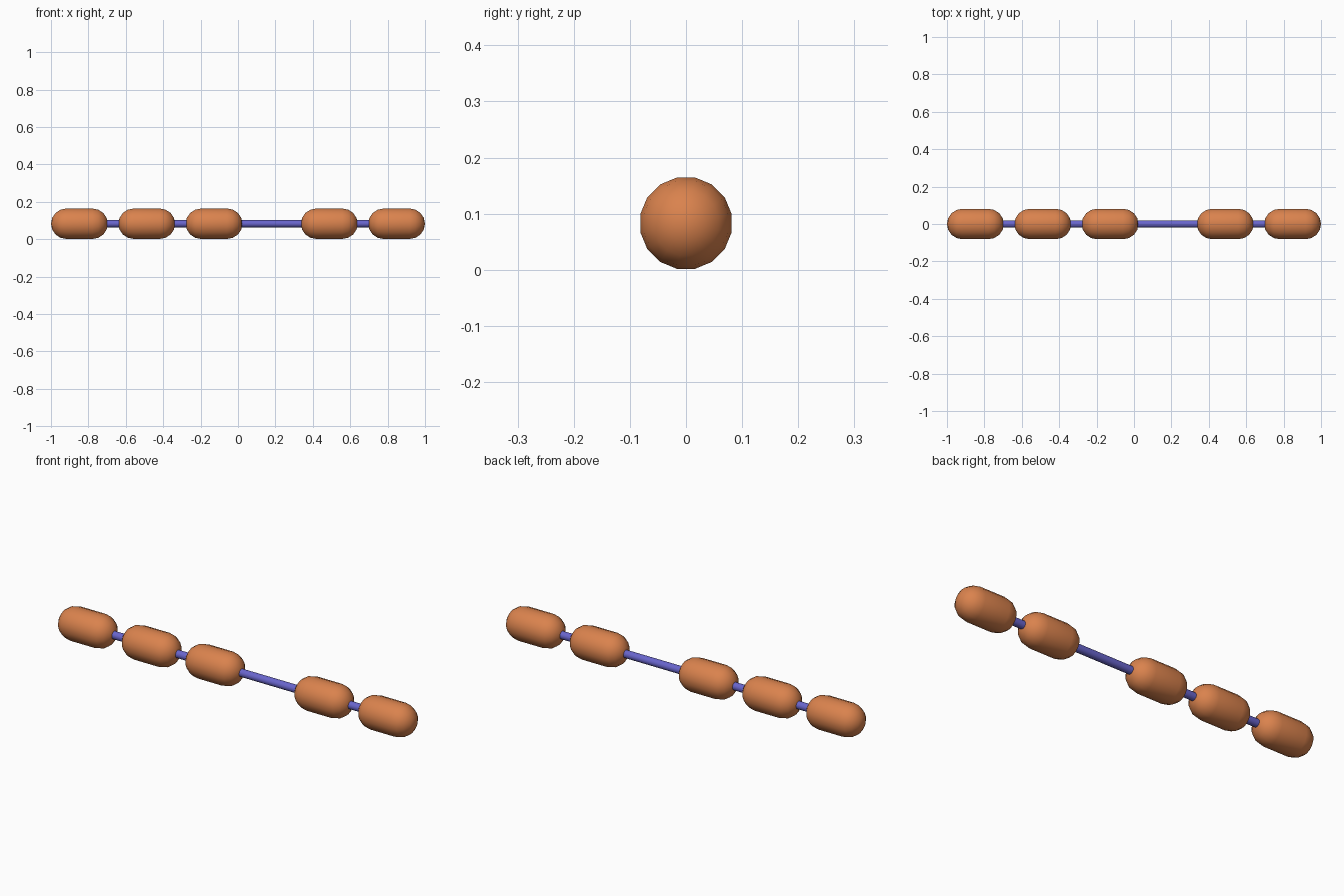
import bpy, bmesh, math
from mathutils import Matrix

if "Cube" in bpy.data.objects:
    bpy.data.objects.remove(bpy.data.objects["Cube"])

R, HALF, ZC = 0.083, 0.152, 0.083   # bead radius, half length, axis height


def material(name, rgb):
    m = bpy.data.materials.new(name)
    m.diffuse_color = (*rgb, 1)
    m.use_nodes = True
    m.node_tree.nodes["Principled BSDF"].inputs["Base Color"].default_value = m.diffuse_color
    return m


orange = material("orange", (0.70, 0.225, 0.075))
violet = material("violet", (0.14, 0.13, 0.60))


def finish(bm, name, mat, x=0):
    mesh = bpy.data.meshes.new(name)
    bm.to_mesh(mesh)
    bm.free()
    mesh.materials.append(mat)
    ob = bpy.data.objects.new(name, mesh)
    ob.location = (x, 0, ZC)
    bpy.context.collection.objects.link(ob)
    return ob


# Lay a z-aligned primitive along x, with flat sides facing up and out
def lay_along_x(bm, turn):
    bm.transform(Matrix.Rotation(math.pi / 2, 4, 'Y') @ Matrix.Rotation(turn, 4, 'Z'))


# Capsule beads: a sphere whose halves are pulled apart along its axis
def bead(name, x):
    bm = bmesh.new()
    bmesh.ops.create_uvsphere(bm, u_segments=16, v_segments=8, radius=R)
    equator = [e for e in bm.edges if all(abs(v.co.z) < 1e-4 for v in e.verts)]
    bmesh.ops.split_edges(bm, edges=equator)
    for f in bm.faces:
        f.tag = f.calc_center_median().z > 0
    for v in bm.verts:
        v.co.z += (HALF - R) * (1 if v.link_faces[0].tag else -1)
    rims = [e for e in bm.edges if e.is_boundary]
    bmesh.ops.bridge_loops(bm, edges=rims)
    bmesh.ops.recalc_face_normals(bm, faces=bm.faces)
    lay_along_x(bm, math.pi / 16)
    for f in bm.faces:
        f.smooth = True
    return finish(bm, name, orange, x)


for i, x in enumerate((-0.848, -0.488, -0.128, 0.488, 0.848)):
    bead(f"bead_{i + 1}", x)

# Thin rod threaded through the beads
bm = bmesh.new()
bmesh.ops.create_cone(bm, cap_ends=True, segments=12, radius1=0.02, radius2=0.02, depth=1.8)
lay_along_x(bm, math.pi / 12)
for f in bm.faces:
    f.smooth = len(f.verts) == 4
finish(bm, "rod", violet)
